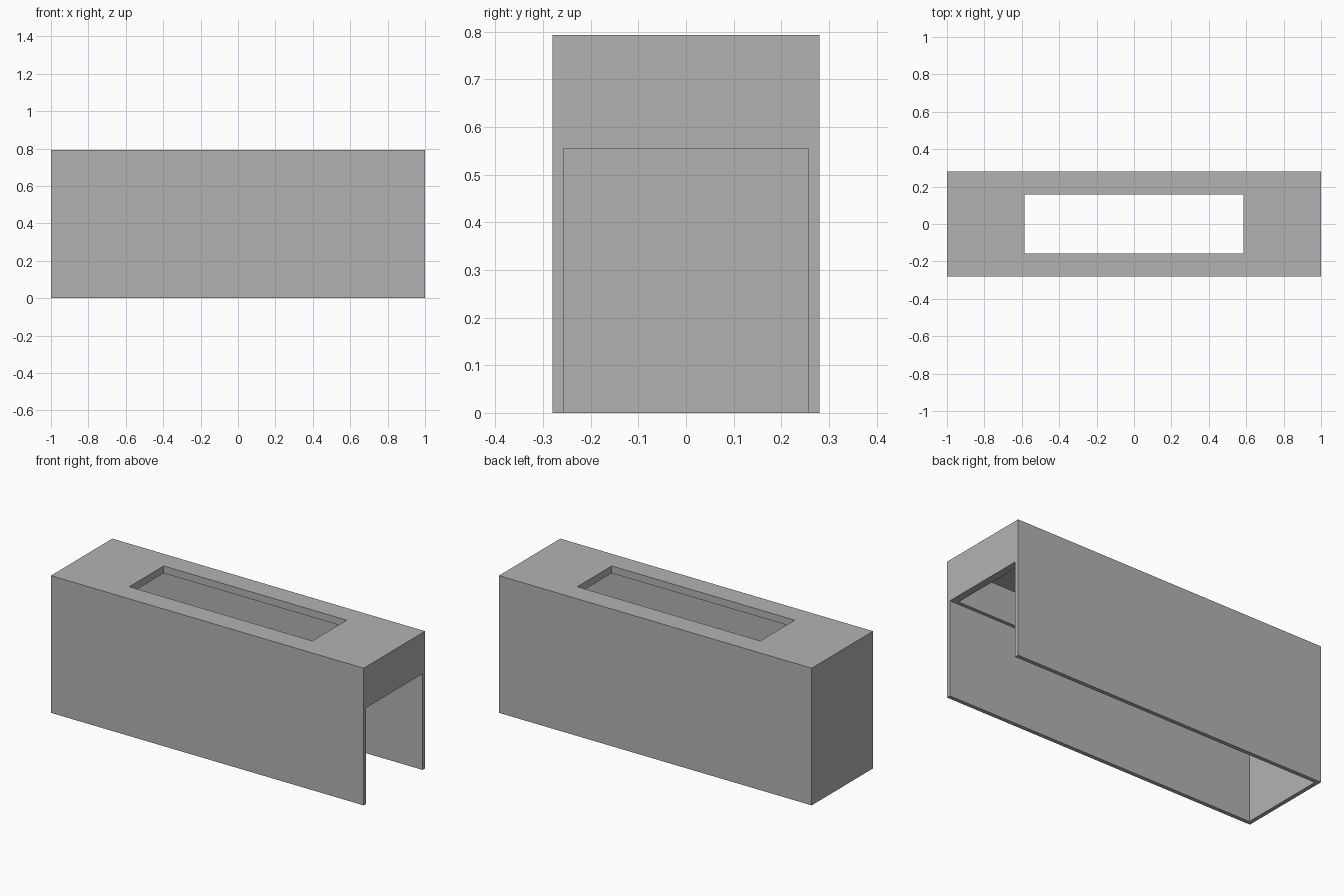
import bpy
from mathutils import Vector

# Remove the default cube
cube = bpy.data.objects.get("Cube")
if cube:
    bpy.data.objects.remove(cube, do_unlink=True)

LENGTH, DEPTH, HEIGHT = 2.0, 0.56, 0.793
SKIRT, SHELL = 0.023, 0.042      # wall thickness below and above the step
STEP = 0.555                     # height of the open end
HOLE_X, HOLE_Y = 0.585, 0.157    # half sizes of the top opening
HX, HY = LENGTH / 2, DEPTH / 2

grey = bpy.data.materials.new("mid grey")
grey.use_nodes = True
colour = (0.45, 0.45, 0.45, 1)
grey.diffuse_color = colour
grey.node_tree.nodes["Principled BSDF"].inputs["Base Color"].default_value = colour


def box(name, low, high):
    """Add a box between two opposite corners."""
    low, high = Vector(low), Vector(high)
    bpy.ops.mesh.primitive_cube_add(size=1, location=(low + high) / 2)
    ob = bpy.context.object
    ob.name = name
    ob.scale = high - low
    bpy.ops.object.transform_apply(location=True, rotation=False, scale=True)
    ob.data.materials.append(grey)
    return ob


# Outer cover
cover = box("cover", (-HX, -HY, 0), (HX, HY, HEIGHT))

# Lower cavity (open at one end), upper cavity with thicker walls, top opening
cutters = [
    box("lower_cavity", (-HX + SKIRT, -HY + SKIRT, -0.1), (HX + 0.1, HY - SKIRT, STEP)),
    box("upper_cavity", (-HX + SHELL, -HY + SHELL, STEP - 0.1), (HX - SHELL, HY - SHELL, HEIGHT - SHELL)),
    box("top_opening", (-HOLE_X, -HOLE_Y, HEIGHT - 0.1), (HOLE_X, HOLE_Y, HEIGHT + 0.1)),
]
bpy.context.view_layer.objects.active = cover
for cutter in cutters:
    cutter.hide_render = True
    mod = cover.modifiers.new(cutter.name, "BOOLEAN")
    mod.operation = "DIFFERENCE"
    mod.solver = "EXACT"
    mod.object = cutter
    bpy.ops.object.modifier_apply(modifier=mod.name)
    bpy.data.objects.remove(cutter, do_unlink=True)
